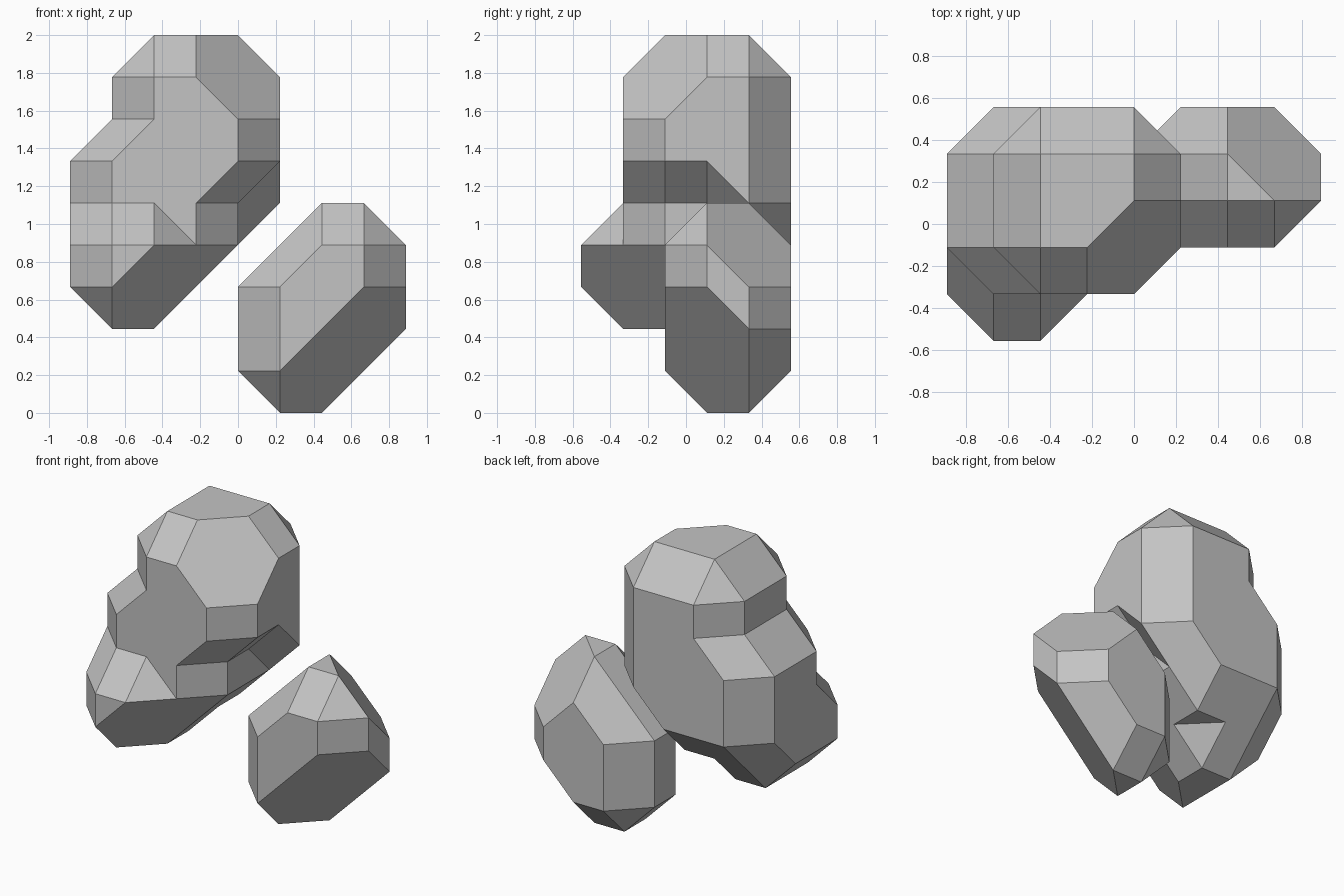
import bpy
import bmesh
import math
from mathutils import Vector

UNIT = 2 / 9      # grid step of the faceted shapes
FLAT = math.radians(1)

cube = bpy.data.objects.get("Cube")
if cube:
    bpy.data.objects.remove(cube, do_unlink=True)

stone = bpy.data.materials.new("stone grey")
stone.use_nodes = True
stone.diffuse_color = (0.55, 0.55, 0.55, 1)
stone.node_tree.nodes["Principled BSDF"].inputs["Base Color"].default_value = stone.diffuse_color

AXES = [Vector(a) * s for a in ((1, 0, 0), (0, 1, 0), (0, 0, 1)) for s in (1, -1)]


def tidy(bm):
    """Weld the mesh and merge coplanar faces."""
    bmesh.ops.remove_doubles(bm, verts=bm.verts, dist=0.0005)
    bmesh.ops.dissolve_limit(bm, angle_limit=FLAT, verts=bm.verts, edges=bm.edges)
    bmesh.ops.recalc_face_normals(bm, faces=bm.faces)


def facet(name, layers):
    """Convex solid: core outlines (x, z) per depth y, grown one step along each axis."""
    points = {tuple(Vector((x, y, z)) + a)
              for y, outline in layers for x, z in outline for a in AXES}
    bm = bmesh.new()
    for p in sorted(points):
        bm.verts.new(Vector(p) * UNIT)
    bmesh.ops.convex_hull(bm, input=bm.verts)
    loose = [v for v in bm.verts if not v.link_faces]
    bmesh.ops.delete(bm, geom=loose, context="VERTS")
    tidy(bm)
    mesh = bpy.data.meshes.new(name)
    bm.to_mesh(mesh)
    bm.free()
    mesh.materials.append(stone)
    obj = bpy.data.objects.new(name, mesh)
    bpy.context.collection.objects.link(obj)
    return obj


def fuse(target, others):
    """Union the solids into one clean shell."""
    for other in others:
        mod = target.modifiers.new("union", "BOOLEAN")
        mod.operation = "UNION"
        mod.solver = "EXACT"
        mod.object = other
    bpy.context.view_layer.update()
    graph = bpy.context.evaluated_depsgraph_get()
    mesh = bpy.data.meshes.new_from_object(target.evaluated_get(graph))
    target.modifiers.clear()
    target.data = mesh
    bm = bmesh.new()
    bm.from_mesh(mesh)
    tidy(bm)
    bm.to_mesh(mesh)
    bm.free()
    for other in others:
        bpy.data.objects.remove(other, do_unlink=True)


# Small separate boulder
facet("small_boulder", [
    (0.5, [(1, 1), (1, 3), (2, 4), (3, 4), (3, 3)]),
    (1.5, [(1, 1), (2, 1), (3, 2), (3, 3), (2, 4), (1, 3)]),
])

# Large boulder: lower body
hexagon = [(-3, 3), (-3, 6), (-2, 7), (-1, 5), (-1, 4), (-2, 3)]
body = facet("large_boulder", [
    (-0.5, hexagon),
    (0.5, hexagon),
    (1.5, [(-3, 4), (-3, 6), (-2, 7), (-2, 4)]),
])

# Bulge at the lower front
belly = facet("belly", [
    (-1.5, [(-3, 3), (-3, 4), (-2, 4)]),
    (-0.5, [(-3, 3), (-3, 5), (-2, 5), (-1, 4), (-2, 3)]),
])

# Upper mass, front and rear halves
middle = [(-2, 8), (0, 8), (0, 6), (-1, 5), (-2, 4)]
head_front = facet("head_front", [
    (-0.5, [(-2, 8), (-1, 8), (0, 7), (0, 6), (-1, 5), (-2, 4)]),
    (0.5, middle),
])
head_rear = facet("head_rear", [
    (0.5, middle),
    (1.5, [(-2, 8), (0, 8), (0, 5), (-1, 4), (-2, 4)]),
])

# Small wedge under the rear
wedge = facet("rear_wedge", [
    (0.5, [(-1, 4), (-1, 5), (-2, 4)]),
    (1.5, [(-1, 4), (-2, 4)]),
])

fuse(body, [belly, head_front, head_rear, wedge])
